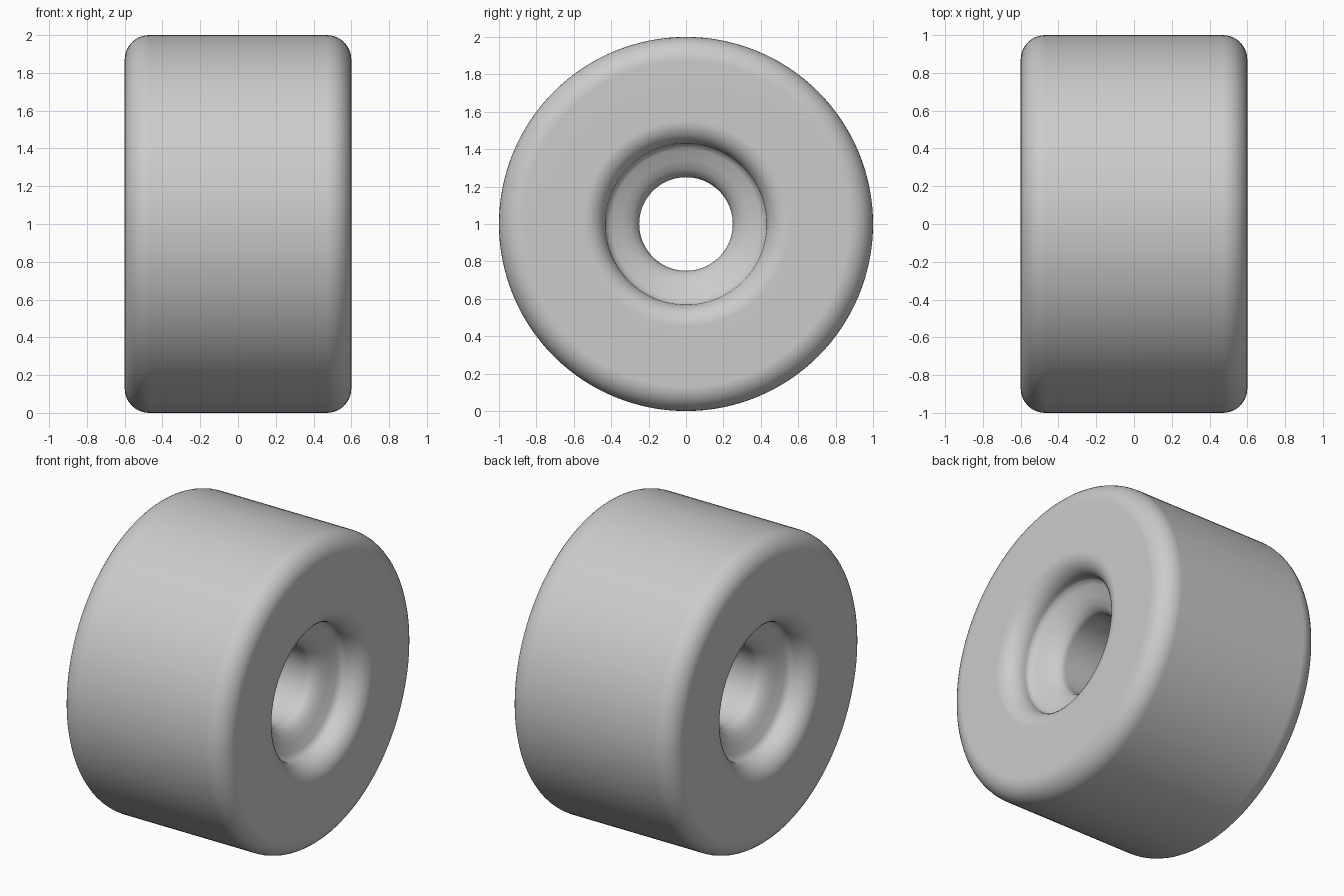
import bpy
import bmesh
from math import sin, cos, pi, radians
from mathutils import Vector, Matrix

cube = bpy.data.objects.get("Cube")
if cube:
    bpy.data.objects.remove(cube, do_unlink=True)

SEGMENTS = 128
ROUND_STEPS = 10

# Single grey material
grey = bpy.data.materials.new("light_grey")
grey.use_nodes = True
colour = (0.6, 0.6, 0.6, 1.0)
grey.diffuse_color = colour
for node in grey.node_tree.nodes:
    if node.type == 'BSDF_PRINCIPLED':
        node.inputs["Base Color"].default_value = colour


def arc(x, r, radius, start, end):
    """Quarter-round profile points as (axial, radial) pairs."""
    angles = [radians(start + (end - start) * i / ROUND_STEPS)
              for i in range(ROUND_STEPS + 1)]
    return [(x + radius * cos(a), r + radius * sin(a)) for a in angles]


# Half profile: tread edge, side face, hub recess lip, seat, bore
half = arc(0.47, 0.87, 0.13, 90, 0)
half += arc(0.48, 0.55, 0.12, 0, -90)
half += [(0.455, 0.428), (0.435, 0.40), (0.41, 0.34),
         (0.385, 0.295), (0.355, 0.263), (0.32, 0.25)]
profile = half + [(-x, r) for x, r in reversed(half)]

# Revolve the closed profile around the x axis
bm = bmesh.new()
verts = [bm.verts.new((x, 0, r)) for x, r in profile]
edges = [bm.edges.new((v, verts[(i + 1) % len(verts)]))
         for i, v in enumerate(verts)]
bmesh.ops.spin(bm, geom=verts + edges, cent=(0, 0, 0), axis=(1, 0, 0),
               angle=2 * pi, steps=SEGMENTS, use_merge=True)
bmesh.ops.remove_doubles(bm, verts=bm.verts[:], dist=0.0001)
bmesh.ops.recalc_face_normals(bm, faces=bm.faces[:])
bmesh.ops.transform(bm, matrix=Matrix.Translation(Vector((0, 0, 1))),
                    verts=bm.verts[:])

mesh = bpy.data.meshes.new("wheel")
bm.to_mesh(mesh)
bm.free()
mesh.materials.append(grey)
wheel = bpy.data.objects.new("wheel", mesh)
bpy.context.collection.objects.link(wheel)
for poly in mesh.polygons:
    poly.use_smooth = True

# Keep the broad flat sides evenly shaded
weighted = wheel.modifiers.new("even_shading", 'WEIGHTED_NORMAL')
weighted.weight = 50
